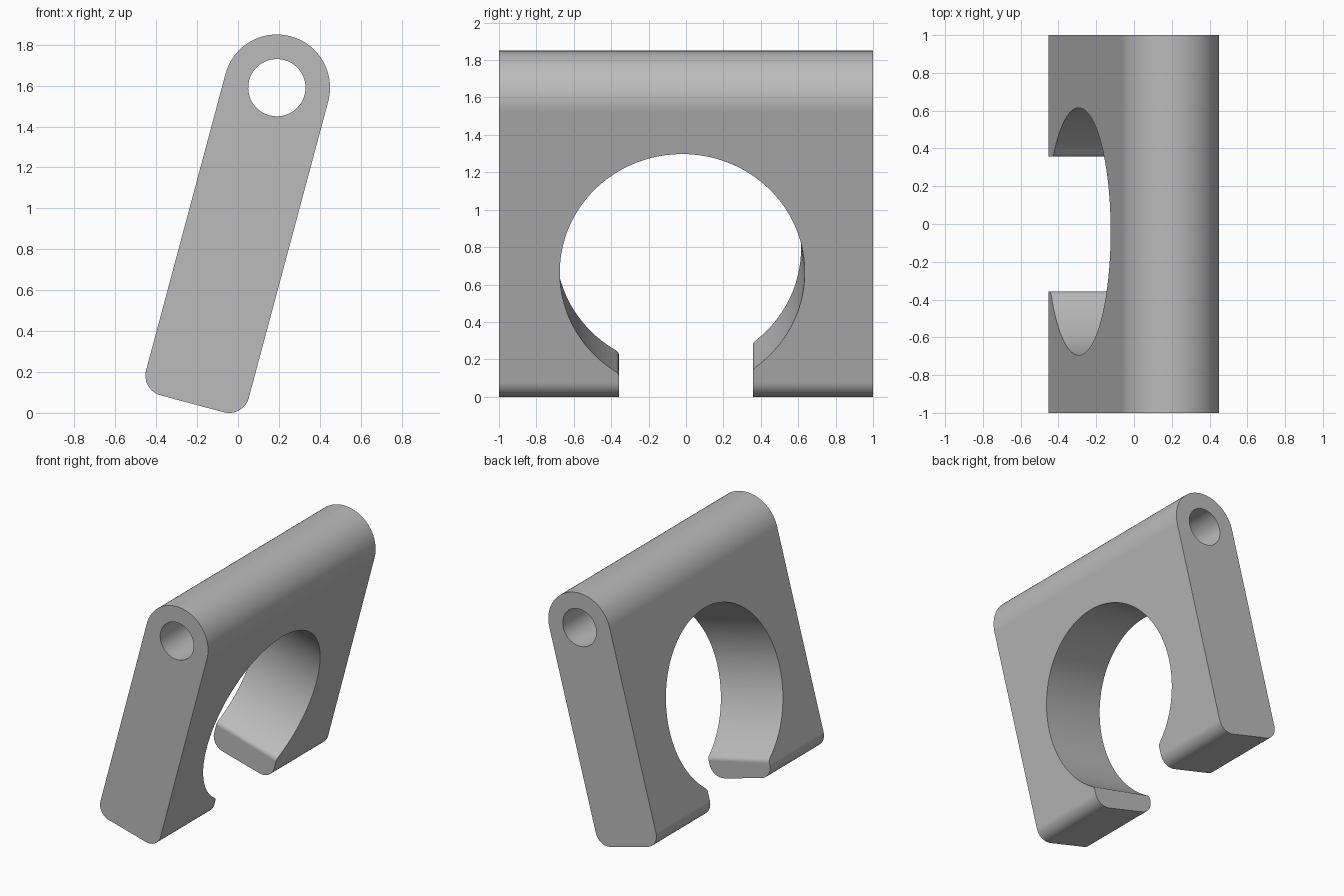
import bpy, bmesh, math

if "Cube" in bpy.data.objects:
    bpy.data.objects.remove(bpy.data.objects["Cube"], do_unlink=True)

TILT = math.radians(15)
PIVOT_X, PIVOT_Z = 0.19, 1.59      # centre of the rounded top
HALF = 0.26                        # half thickness, also the top radius
LENGTH = 1.6                       # pivot to lower end
CORNER = 0.1
BORE = 0.655
SLOT = 0.357
FILLET = 0.04

grey = bpy.data.materials.new("plain_grey")
grey.use_nodes = True
colour = (0.5, 0.5, 0.5, 1)
grey.diffuse_color = colour
grey.node_tree.nodes["Principled BSDF"].inputs["Base Color"].default_value = colour


def place(u, y, s):
    """u runs across the thickness, s runs down the plate from the pivot."""
    c, n = math.cos(TILT), math.sin(TILT)
    return (PIVOT_X + u * c - s * n, y, PIVOT_Z - u * n - s * c)


def arc(cx, cy, r, a0, a1, steps):
    return [(cx + r * math.cos(a0 + (a1 - a0) * i / steps),
             cy + r * math.sin(a0 + (a1 - a0) * i / steps)) for i in range(steps + 1)]


def loft(name, ring_a, ring_b):
    """Closed solid between two matching rings of points."""
    bm = bmesh.new()
    a = [bm.verts.new(p) for p in ring_a]
    b = [bm.verts.new(p) for p in ring_b]
    bm.faces.new(a)
    bm.faces.new(b[::-1])
    for i in range(len(a)):
        j = (i + 1) % len(a)
        bm.faces.new((a[i], b[i], b[j], a[j]))
    bmesh.ops.recalc_face_normals(bm, faces=bm.faces)
    mesh = bpy.data.meshes.new(name)
    bm.to_mesh(mesh)
    bm.free()
    mesh.materials.append(grey)
    obj = bpy.data.objects.new(name, mesh)
    bpy.context.collection.objects.link(obj)
    return obj


def extrude_y(name, points, half):
    return loft(name, [place(u, -half, s) for u, s in points],
                [place(u, half, s) for u, s in points])


def keyhole(cy, cs):
    """Round bore opening into a slot, with eased lips, in (y, s)."""
    lips = []
    for side in (1, -1):
        fy = side * (SLOT + FILLET)
        fs = cs + math.sqrt((BORE + FILLET) ** 2 - (fy - cy) ** 2)
        lips.append((fy, fs, math.atan2(fs - cs, fy - cy)))
    (ry, rs, ra), (ly, ls, la) = lips
    points = [(SLOT, LENGTH + 0.3)]
    points += arc(ry, rs, FILLET, -math.pi, ra - math.pi, 8)
    points += arc(cy, cs, BORE, ra, la - 2 * math.pi, 112)[1:-1]
    points += arc(ly, ls, FILLET, la - math.pi, 0, 8)
    points.append((-SLOT, LENGTH + 0.3))
    return points


# Plate: rounded top end, eased lower corners
inner, low = HALF - CORNER, LENGTH - CORNER
profile = arc(0, 0, HALF, math.pi, 2 * math.pi, 48)
profile += arc(inner, low, CORNER, 0, math.pi / 2, 12)
profile += arc(-inner, low, CORNER, math.pi / 2, math.pi, 12)
body = extrude_y("clamp_plate", profile, 1.0)

# Pin hole through the rounded end
pin_cutter = extrude_y("pin_hole_cutter", arc(0, 0, 0.14, 0, 2 * math.pi, 64)[:-1], 1.2)

# Keyhole opening, its bore slightly skewed through the thickness
rings = []
for u in (-0.52, 0.52):
    k = u / HALF
    outline = keyhole(-0.03 + 0.01 * k, 0.892 - 0.004 * k)
    rings.append([place(u, y, s) for y, s in outline])
keyhole_cutter = loft("keyhole_cutter", *rings)

bpy.ops.object.select_all(action="DESELECT")
bpy.context.view_layer.objects.active = body
body.select_set(True)
for cutter in (pin_cutter, keyhole_cutter):
    cutter.hide_render = True
    mod = body.modifiers.new("cut", "BOOLEAN")
    mod.operation = "DIFFERENCE"
    mod.solver = "EXACT"
    mod.object = cutter
    bpy.ops.object.modifier_apply(modifier=mod.name)
    bpy.data.objects.remove(cutter, do_unlink=True)

bpy.ops.object.shade_smooth_by_angle(angle=math.radians(25))
normals = body.modifiers.new("even_normals", "WEIGHTED_NORMAL")
normals.keep_sharp = True
